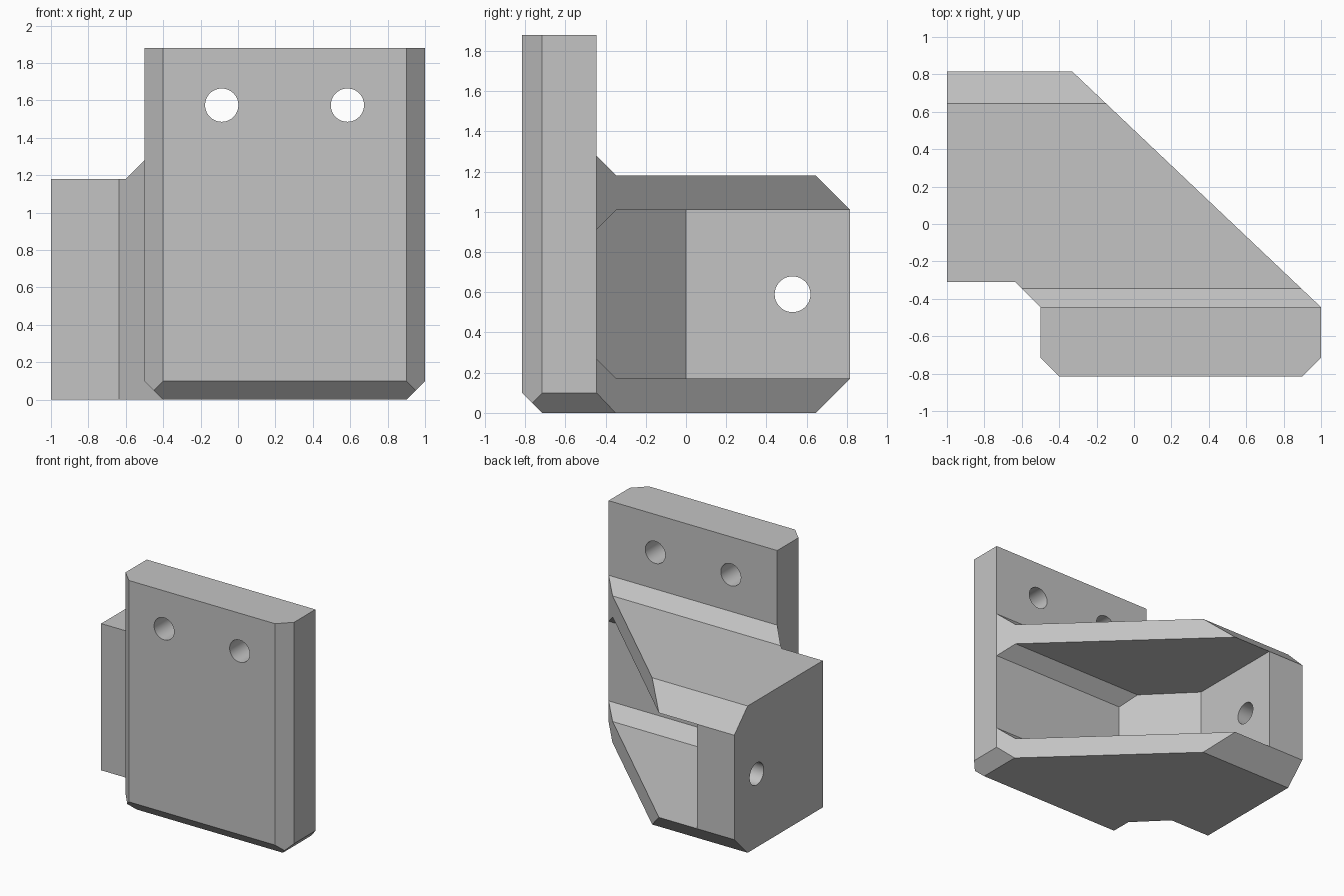
import bpy
import bmesh
from math import radians
from mathutils import Vector, Matrix

if "Cube" in bpy.data.objects:
    bpy.data.objects.remove(bpy.data.objects["Cube"], do_unlink=True)

grey = bpy.data.materials.new("plain grey")
grey.use_nodes = True
grey.diffuse_color = (0.55, 0.55, 0.55, 1)
grey.node_tree.nodes["Principled BSDF"].inputs["Base Color"].default_value = grey.diffuse_color


def finish(name, bm):
    bmesh.ops.recalc_face_normals(bm, faces=bm.faces)
    mesh = bpy.data.meshes.new(name)
    bm.to_mesh(mesh)
    bm.free()
    mesh.materials.append(grey)
    obj = bpy.data.objects.new(name, mesh)
    bpy.context.collection.objects.link(obj)
    return obj


def prism(name, points, axis, low, high, planes=()):
    """Extrude a profile along x or z, then slice off the outer side of each plane."""
    bm = bmesh.new()
    place = {"x": lambda p: (low, p[0], p[1]), "z": lambda p: (p[0], p[1], low)}[axis]
    face = bm.faces.new([bm.verts.new(place(p)) for p in points])
    moved = bmesh.ops.extrude_face_region(bm, geom=[face])["geom"]
    shift = Vector((high - low, 0, 0)) if axis == "x" else Vector((0, 0, high - low))
    bmesh.ops.translate(bm, vec=shift, verts=[v for v in moved if isinstance(v, bmesh.types.BMVert)])
    bmesh.ops.recalc_face_normals(bm, faces=bm.faces)
    for co, normal in planes:
        geom = bm.verts[:] + bm.edges[:] + bm.faces[:]
        cut = bmesh.ops.bisect_plane(bm, geom=geom, plane_co=co, plane_no=normal, clear_outer=True)
        edges = [e for e in cut["geom_cut"] if isinstance(e, bmesh.types.BMEdge)]
        bmesh.ops.contextual_create(bm, geom=edges)
    return finish(name, bm)


def drill(name, centre, radius, axis):
    bm = bmesh.new()
    turn = Matrix.Rotation(radians(90), 4, "Y" if axis == "x" else "X")
    bmesh.ops.create_cone(bm, cap_ends=True, segments=48, radius1=radius, radius2=radius,
                          depth=0.8, matrix=Matrix.Translation(centre) @ turn)
    return finish(name, bm)


def combine(target, cutter, operation):
    cutter.hide_render = True
    mod = target.modifiers.new(cutter.name, "BOOLEAN")
    mod.operation = operation
    mod.solver = "EXACT"
    mod.object = cutter
    bpy.context.view_layer.objects.active = target
    bpy.ops.object.modifier_apply(modifier=mod.name)
    bpy.data.objects.remove(cutter, do_unlink=True)


# Side profile: tall mounting plate and body, with the lower right edge bevelled
bracket = prism("bracket", [
    (-0.815, 0.1), (-0.715, 0), (0.645, 0), (0.815, 0.17), (0.815, 1.01), (0.645, 1.18),
    (-0.345, 1.18), (-0.445, 1.28), (-0.445, 1.88), (-0.815, 1.88)],
    "x", -1.2, 1.2, [((0.9, 0, 0), (1, 0, -1))])

# Plan outline: side wall, corner gusset, sloped shelves and bevelled plate edges
outline = prism("plan_outline", [
    (-1, 1), (-1, -0.31), (-0.635, -0.31), (-0.5, -0.445), (-0.5, -0.715), (-0.3, -0.915),
    (0.8, -0.915), (1, -0.715), (1, -0.445), (-0.525, 1)], "z", -0.1, 2)
combine(bracket, outline, "INTERSECT")

# Pocket between the shelves, with filleted corners and a sloped inner wall
pocket = prism("pocket", [
    (-0.445, 0.27), (-0.345, 0.17), (1.2, 0.17), (1.2, 1.01), (-0.345, 1.01), (-0.445, 0.91)],
    "x", -0.67, 1.5, [((-0.67, 0, 0), (-1, -1, 0))])
combine(bracket, pocket, "DIFFERENCE")

# Bevel under the plate's other lower edge, ending at the corner gusset
bevel = prism("lower_bevel", [(-0.6, -1), (-0.3, -1), (-0.3, -0.2), (-0.6, -0.2)], "z", -0.1, 0.3,
              [((-0.4, 0, 0), (1, 0, 1)), ((-0.5, -0.445, 0), (1, 1, 0))])
combine(bracket, bevel, "DIFFERENCE")

# Screw holes
for x in (-0.087, 0.585):
    combine(bracket, drill("plate_hole", (x, -0.63, 1.575), 0.089, "y"), "DIFFERENCE")
combine(bracket, drill("wall_hole", (-0.84, 0.53, 0.59), 0.089, "x"), "DIFFERENCE")

bpy.ops.object.select_all(action="DESELECT")
bracket.select_set(True)
bpy.context.view_layer.objects.active = bracket
bpy.ops.object.shade_smooth_by_angle(angle=radians(30))
